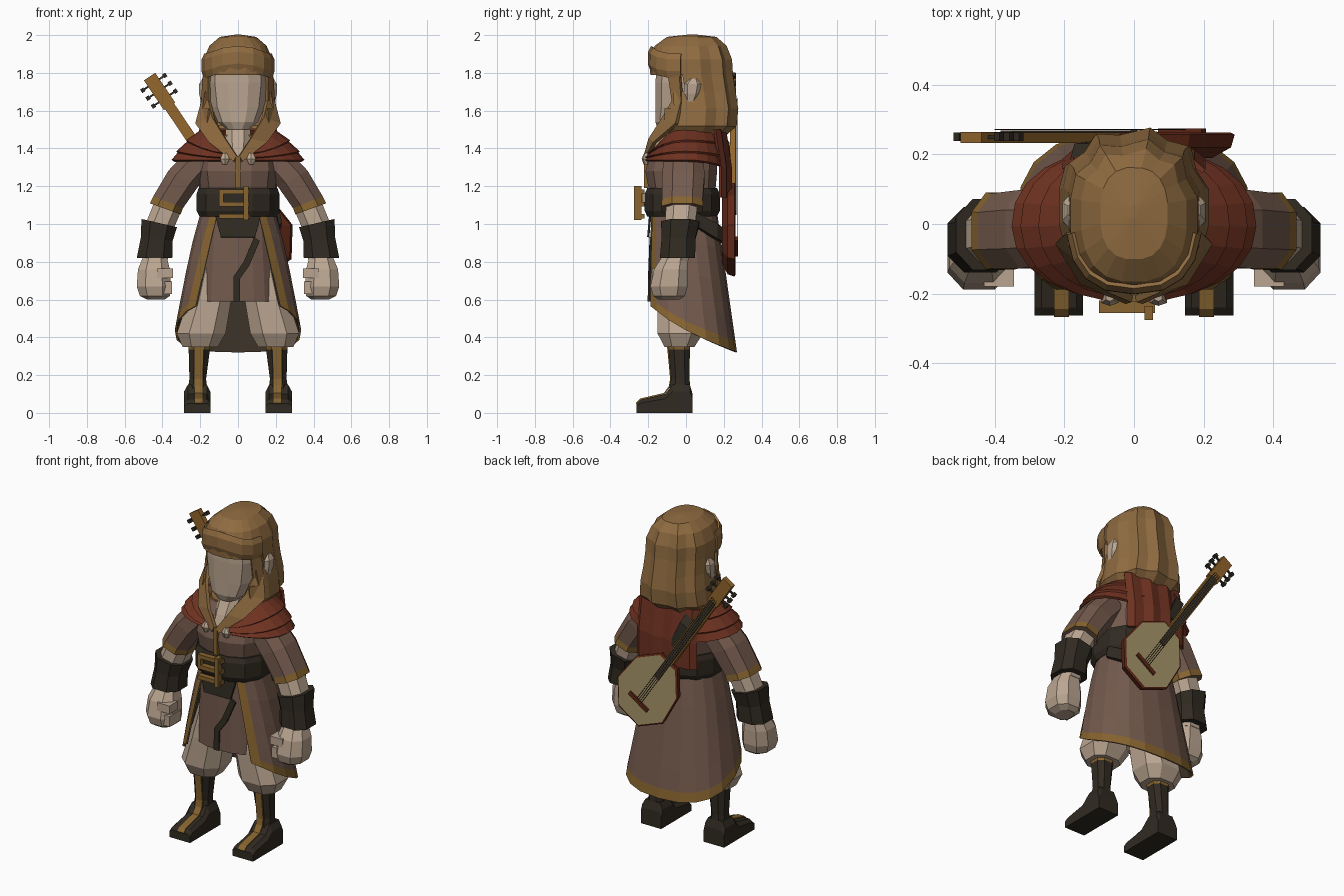
import bpy, bmesh, math
from mathutils import Matrix, Vector

if "Cube" in bpy.data.objects:
    bpy.data.objects.remove(bpy.data.objects["Cube"])
pi = math.pi

def material(name, hexa):
    m = bpy.data.materials.new(name)
    rgb = [int(hexa[i:i + 2], 16) / 255 for i in (0, 2, 4)]
    m.diffuse_color = [((c + .055) / 1.055) ** 2.4 if c > .04 else c / 12.92 for c in rgb] + [1]
    m.use_nodes = True
    m.node_tree.nodes["Principled BSDF"].inputs["Base Color"].default_value = m.diffuse_color
    return m

HAIR = material("hair brown", "8F6B40")
TRIM = material("trim brown", "87642F")
GOLD = material("ochre wood", "93662C")
SKIN = material("skin beige", "BAA590")
COAT = material("coat brown", "745A4D")
CAPE = material("rust red", "6F3221")
DARK = material("dark leather", "302A21")
LINING = material("dark lining", "42382B")
BOARD = material("soundboard tan", "A8976A")
WOOD = material("red wood", "5E2716")

def build(name, verts, faces, mats, idx=None, mirror=False, thick=0):
    me = bpy.data.meshes.new(name)
    me.from_pydata([tuple(v) for v in verts], [], faces)
    for m in mats:
        me.materials.append(m)
    for p, i in zip(me.polygons, idx or [0] * len(faces)):
        p.material_index = i
    bm = bmesh.new()
    bm.from_mesh(me)
    bmesh.ops.recalc_face_normals(bm, faces=bm.faces)
    bm.to_mesh(me)
    bm.free()
    ob = bpy.data.objects.new(name, me)
    bpy.context.collection.objects.link(ob)
    if thick:
        s = ob.modifiers.new("thickness", 'SOLIDIFY')
        s.thickness, s.offset = thick, 0
    if mirror:
        ob.modifiers.new("mirror", 'MIRROR')
    return ob

def grid(name, f, us, vs, mats, rule=None, wrap=False, cap=False, **kw):
    """Surface from f(u, v); rule(col, row, centre) gives a material index or None for a hole."""
    n = len(us)
    verts = [Vector(f(u, v)) for v in vs for u in us]
    faces, idx = [], []
    for j in range(len(vs) - 1):
        for i in range(n if wrap else n - 1):
            q = [j * n + i, j * n + (i + 1) % n, (j + 1) * n + (i + 1) % n, (j + 1) * n + i]
            k = rule(i, j, sum((verts[a] for a in q), Vector()) / 4) if rule else 0
            if k is not None:
                faces.append(q)
                idx.append(k)
    if cap:
        faces += [list(range(n)), list(range(len(verts) - n, len(verts)))]
        idx += [0, 0]
    return build(name, verts, faces, mats, idx, **kw)

def oval(a, x, y, z, rx, ry, tilt=0, e=.8):
    c, s = (math.copysign(abs(t) ** e, t) for t in (math.cos(a), math.sin(a)))
    t = math.radians(tilt)
    return (x + rx * c * math.cos(t), y + ry * s, z + rx * c * math.sin(t))

def loft(name, rings, n, mats, rule=None, cap=True, **kw):
    us = [2 * pi * (i + .5) / n for i in range(n)]
    return grid(name, lambda a, j: oval(a, *rings[j]), us, range(len(rings)), mats, rule, True, cap, **kw)

def ribbon(name, left, right, mat, thick=.012, **kw):
    rows = (left, right)
    return grid(name, lambda u, v: rows[u][v], (0, 1), range(len(left)), [mat], thick=thick, **kw)

def box(name, lo, hi, mat, M=Matrix(), **kw):
    v = [M @ Vector((x, y, z)) for x in (lo[0], hi[0]) for y in (lo[1], hi[1]) for z in (lo[2], hi[2])]
    f = [(0, 1, 3, 2), (4, 6, 7, 5), (0, 4, 5, 1), (2, 3, 7, 6), (0, 2, 6, 4), (1, 5, 7, 3)]
    return build(name, v, f, [mat], **kw)

# Head, ears and neck
loft("head", [(0, -.08, 1.5, .06, .07), (0, -.06, 1.54, .11, .105), (0, -.02, 1.62, .145, .145),
              (0, -.015, 1.75, .162, .15), (0, -.01, 1.88, .15, .15)], 12, [SKIN])
loft("ear", [(.18, .02, 1.63, .015, .02), (.188, .03, 1.69, .02, .04), (.188, .035, 1.74, .02, .045),
             (.18, .04, 1.77, .01, .02)], 6, [SKIN], mirror=True)
loft("neck", [(0, -.12, 1.36, .06, .08), (0, -.1, 1.42, .065, .075), (0, -.02, 1.55, .075, .08)], 8, [SKIN])

# Hair: a grooved dome with an opening for the face
hair = [(0, .04, 1.465, .17, .16), (0, .05, 1.52, .212, .215), (0, .055, 1.61, .2, .218), (0, .045, 1.7, .185, .214),
        (0, .03, 1.79, .18, .215), (0, .025, 1.87, .178, .215), (0, .025, 1.94, .148, .187),
        (0, .03, 1.985, .095, .13), (0, .035, 1.997, .01, .02)]
def hair_point(a, j):
    x, y, z, rx, ry = hair[j]
    k = .9 if round(a / (2 * pi) * 20 - .5) % 2 and math.sin(a) > .2 and j < 7 else 1
    return oval(a, x, y, z, rx * k, ry * k)
def face_hole(i, j, c):
    return None if (c.z < 1.77 and c.y < (-.04 if c.z > 1.57 else -.09)) else 0
grid("hair", hair_point, [2 * pi * (i + .5) / 20 for i in range(20)], range(9), [HAIR], face_hole, True, True, thick=.012)
def fringe(a, j):
    r, z = [(.98, 1.775), (1.04, 1.81), (1.035, 1.87), (.96, 1.9)][j]
    return oval(a, 0, .018, z + .04 * max(0, -math.sin(a)) ** 4, .182 * r, .206 * r)
grid("hair_fringe", fringe, [-pi + .15 + (pi - .3) * i / 8 for i in range(9)], range(4), [HAIR], thick=.012)
ribbon("side_lock", [(.15, -.09, 1.78), (.15, -.07, 1.65), (.13, -.12, 1.56), (.065, -.19, 1.45), (.005, -.215, 1.36)],
       [(.18, -.03, 1.78), (.187, -.02, 1.65), (.22, -.05, 1.53), (.15, -.165, 1.43), (.022, -.22, 1.33)],
       HAIR, .02, mirror=True)

# Torso, front seam and belt
loft("torso", [(0, -.02, 1.02, .19, .17), (0, -.02, 1.17, .2, .18), (0, -.025, 1.28, .215, .195),
               (0, -.01, 1.38, .2, .18), (0, .02, 1.47, .13, .13)], 12, [COAT])
box("front_seam", (-.012, -.222, 1.19), (.012, -.2, 1.36), TRIM)
loft("belt", [(0, -.02, 1.04, .21, .19, 0), (0, -.02, 1.07, .225, .205), (0, -.02, 1.16, .225, .205),
              (0, -.02, 1.19, .215, .19)], 12, [DARK])
ribbon("belt_flap", [(-.12, -.19, 1.04), (-.09, -.2, .93)], [(.12, -.19, 1.04), (.09, -.2, .93)], DARK)
for z in (1.04, 1.105, 1.17):
    box("buckle_bar", (-.1, -.255, z - .012), (.06, -.22, z + .012), TRIM)
box("buckle_post", (.03, -.275, 1.02), (.055, -.235, 1.2), TRIM)
box("buckle_end", (-.1, -.255, 1.1), (-.078, -.225, 1.18), TRIM)

# Shoulder cape with a hanging back panel, and its clasps
def cape(a, v):
    s = math.sin(a)
    top = 1.5 - .11 * max(0, -s) ** 2
    low = 1.335 - .04 * max(0, s) ** 2
    step = .012 if v in (.35, .7) else 0
    return oval(a, 0, 0, top + (low - top) * v, .18 + .165 * v ** .75 + step, .165 + .05 * v ** .6 + step, 0, .92)
grid("shoulder_cape", cape, [-pi / 2 + .22 + (2 * pi - .44) * i / 22 for i in range(23)],
     (0, .35, .4, .7, .75, 1), [CAPE], thick=.016)
grid("cape_back", lambda x, z: (x, .225 - 1.1 * x * x + .014 * (abs(x) in (.06, .17)) - .03 * (z > 1.4), z),
     (-.2, -.17, -.11, -.06, 0, .06, .11, .17, .2), (1.14, 1.3, 1.5), [CAPE], thick=.016)
loft("clasp", [(.07, -.212, 1.315, .012, .012), (.07, -.215, 1.345, .028, .02), (.07, -.21, 1.375, .012, .012)],
     6, [SKIN], mirror=True)

# Arms
loft("sleeve", [(.19, -.01, 1.35, .09, .11, 40), (.29, -.015, 1.24, .095, .12, 28), (.37, -.02, 1.115, .09, .115, 22),
                (.385, -.02, 1.08, .092, .118, 20)], 8, [COAT, TRIM], lambda i, j, c: int(j == 2), mirror=True)
loft("forearm", [(.36, -.02, 1.12, .08, .09, 20), (.41, -.03, 1.0, .08, .085, 12), (.44, -.06, .8, .07, .075)],
     8, [SKIN], mirror=True)
loft("bracer", [(.417, -.03, 1.005, .103, .108, 13), (.43, -.04, .92, .09, .095, 6), (.442, -.045, .82, .1, .1, 0)],
     8, [DARK], mirror=True)
loft("fist", [(.44, -.06, .83, .065, .07), (.445, -.08, .76, .09, .095), (.445, -.09, .67, .097, .105),
              (.44, -.09, .62, .085, .09), (.435, -.09, .6, .05, .06)], 8, [SKIN], mirror=True)
box("thumb", (.345, -.18, .715), (.43, -.1, .765), SKIN, mirror=True)
box("curled_fingers", (.35, -.17, .63), (.42, -.06, .695), SKIN, mirror=True)

# Long coat skirt, open at the front with trimmed edges, and its lining
def skirt(k):
    def f(u, v):
        half = math.radians(62 - 9 * v)
        a = -half + (pi + 2 * half) * u
        s = math.sin(a)
        low = .43 - .11 * max(0, s) ** .7 + .17 * max(0, -s)
        return oval(a, 0, -.015 + .035 * v, 1.06 + (low - 1.06) * v, (.2 + .135 * v ** .85) * k, (.18 + .07 * v) * k)
    return f
us = [0, .045] + [.045 + .91 * i / 14 for i in range(1, 14)] + [.955, 1]
grid("coat_skirt", skirt(1), us, (0, .25, .5, .75, .92, 1), [COAT, TRIM],
     lambda i, j, c: int(i in (0, 15) or j == 4))
grid("coat_lining", skirt(.97), us, (0, .5, .75, 1), [LINING])

# Under tunic with an overlapping dark edge
def tunic(u, v):
    return oval(-pi + pi * u, 0, -.02, 1.04 - .45 * v, .185 + .03 * v, .16 + .01 * v)
grid("under_tunic", tunic, [i / 10 for i in range(11)], (0, .5, 1), [COAT], thick=.01)
ribbon("tunic_edge", [(.085, -.187, .93), (.03, -.192, .8), (-.025, -.195, .72), (-.025, -.197, .59)],
       [(.115, -.187, .91), (.06, -.192, .78), (.01, -.195, .71), (.01, -.197, .59)], DARK)

# Trousers and boots
loft("trouser_leg", [(.2, -.035, .35, .1, .085), (.195, -.03, .42, .138, .128), (.15, -.03, .6, .122, .13),
                     (.11, -.02, .85, .09, .12)], 8, [SKIN], mirror=True)
loft("boot_shaft", [(.215, -.035, .08, .06, .065), (.213, -.03, .18, .047, .052), (.205, -.036, .335, .06, .06),
                    (.205, -.036, .365, .065, .064)], 8, [DARK, TRIM], lambda i, j, c: int(j == 2), mirror=True)
side = [(.035, 0), (.035, .1), (.02, .15), (-.07, .15), (-.11, .1), (-.24, .07), (-.262, .05), (-.262, 0)]
def foot(i, j):
    y, z = side[i]
    x = (.146, .165, .265, .286)[j]
    return (x, y, z if j in (1, 2) else z * .75)
grid("boot_foot", foot, range(8), range(4), [DARK], wrap=True, cap=True, mirror=True)
boot_line = [(-.097, .36), (-.08, .18), (-.087, .14), (-.115, .102), (-.242, .072), (-.264, .05)]
ribbon("boot_stripe", [(.186, y, z) for y, z in boot_line], [(.23, y, z) for y, z in boot_line], TRIM, .008, mirror=True)

# Lute slung across the back: local x across, y outward, z along the neck
M = Matrix(((.83, 0, -.56, .075), (0, 1, 0, 0), (.56, 0, .83, .975), (0, 0, 0, 1)))
layers = [(.19, .7), (.22, .95), (.257, 1), (.262, .95)]
def bowl(a, j):
    y, r = layers[j]
    taper = 1 - .12 * math.sin(a)
    return M @ Vector((.195 * r * math.cos(a) * taper, y, .27 * r * math.sin(a)))
ring = [2 * pi * (i + .5) / 8 for i in range(8)]
grid("lute_bowl", bowl, ring, range(4), [WOOD], wrap=True, cap=True)
build("lute_soundboard", [bowl(a, 3) + Vector((0, .002, 0)) for a in ring], [list(range(8))], [BOARD])
box("lute_neck", (-.028, .232, .15), (.028, .262, .8), GOLD, M)
box("lute_fretboard", (-.02, .262, .1), (.02, .268, .79), LINING, M)
box("lute_headstock", (-.036, .232, .78), (.036, .264, .97), GOLD, M)
box("lute_bridge", (-.075, .262, -.125), (.075, .274, -.1), WOOD, M)
for i in range(4):
    x = -.018 + .012 * i
    box("lute_string", (x - .0015, .27, -.11), (x + .0015, .273, .82), DARK, M)
for i in range(3):
    for s in (-1, 1):
        z = .83 + .05 * i
        box("tuning_peg", (s * .03, .244, z - .005), (s * .07, .254, z + .005), DARK, M)
        box("peg_knob", (s * .06, .238, z - .011), (s * .08, .262, z + .011), DARK, M)
ribbon("lute_strap", [(-.19, .15, 1.48), (-.17, .225, 1.4), (-.1, .235, 1.26)],
       [(-.14, .16, 1.5), (-.12, .225, 1.43), (-.05, .235, 1.28)], DARK)
ribbon("hip_strap", [(.21, .03, 1.07), (.17, .16, 1.0), (.12, .2, .97)],
       [(.225, .03, 1.0), (.2, .16, .92), (.14, .22, .89)], DARK, .02)
